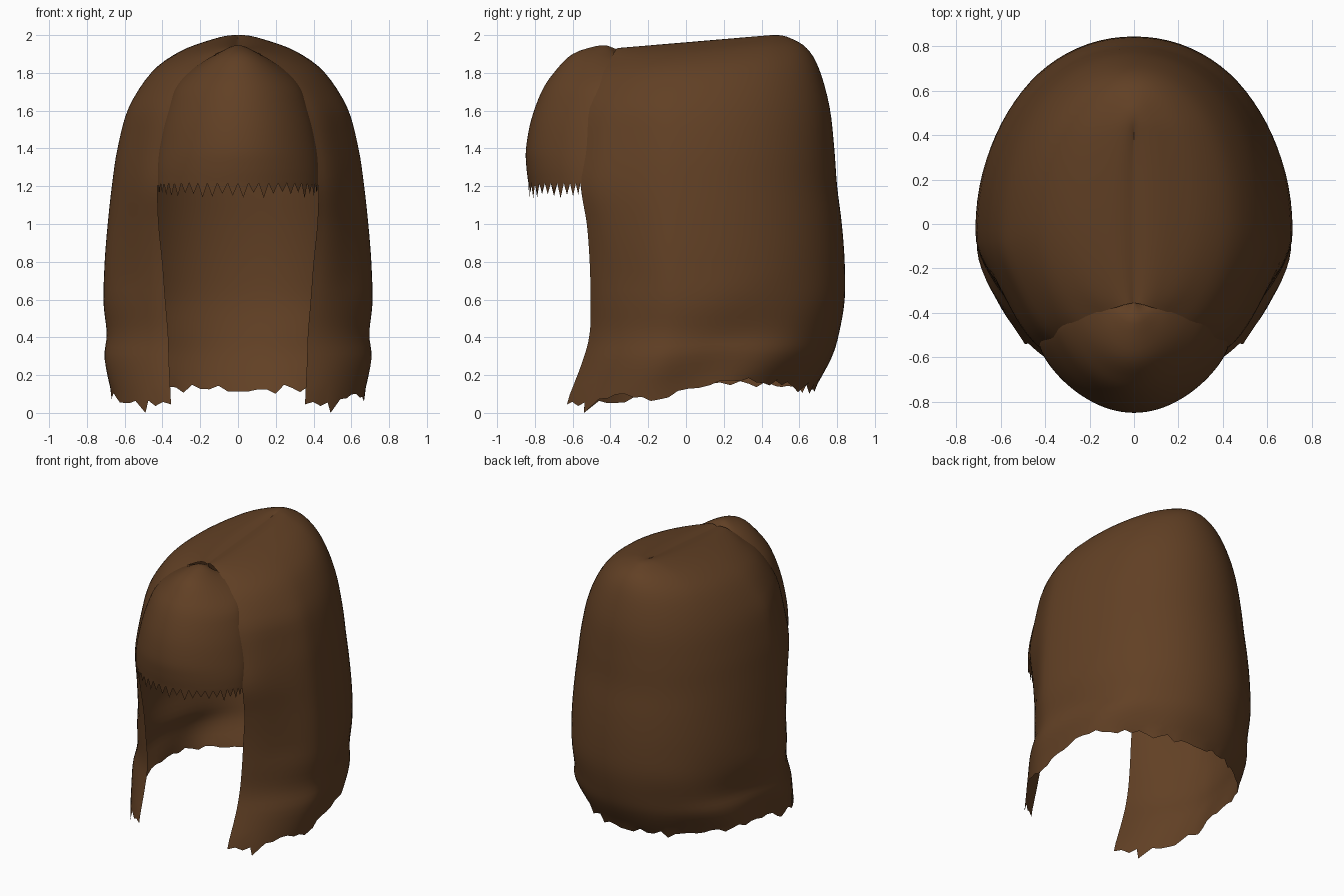
import bpy, bmesh, math, random
from mathutils import Vector

random.seed(4)
cube = bpy.data.objects.get("Cube")
if cube:
    bpy.data.objects.remove(cube)

brown = bpy.data.materials.new("hair_brown")
brown.use_nodes = True
colour = (0.12, 0.051, 0.018, 1)
brown.diffuse_color = colour
bsdf = brown.node_tree.nodes["Principled BSDF"]
bsdf.inputs["Base Color"].default_value = colour
bsdf.inputs["Roughness"].default_value = 0.8


def clamp(v):
    return min(1, max(0, v))


def smooth_rows(table, steps):
    """Catmull-Rom interpolation through the rows of a profile table."""
    pts = [Vector(r) for r in table]
    out = []
    for i in range(len(pts) - 1):
        a, b, c, d = pts[max(i - 1, 0)], pts[i], pts[i + 1], pts[min(i + 2, len(pts) - 1)]
        for k in range(steps):
            t = k / steps
            out.append(b + (c - a) * (t / 2) + (2 * a - 5 * b + 4 * c - d) * (t * t / 2)
                       + (3 * b - a - 3 * c + d) * (t ** 3 / 2))
    return out + [pts[-1]]


def lerp_table(table, x):
    for (x0, v0), (x1, v1) in zip(table, table[1:]):
        if x <= x1:
            return v0 + (v1 - v0) * max(0, (x - x0) / (x1 - x0))
    return table[-1][1]


def sheet(name, grid):
    """Skin a grid of points into a smooth open surface."""
    bm = bmesh.new()
    verts = [[bm.verts.new(p) for p in row] for row in grid]
    for r0, r1 in zip(verts, verts[1:]):
        for i in range(len(r0) - 1):
            bm.faces.new((r0[i], r1[i], r1[i + 1], r0[i + 1]))
    bmesh.ops.remove_doubles(bm, verts=bm.verts, dist=0.0005)
    mesh = bpy.data.meshes.new(name)
    bm.to_mesh(mesh)
    bm.free()
    mesh.materials.append(brown)
    obj = bpy.data.objects.new(name, mesh)
    bpy.context.collection.objects.link(obj)
    bpy.ops.object.select_all(action='DESELECT')
    bpy.context.view_layer.objects.active = obj
    obj.select_set(True)
    bpy.ops.object.shade_smooth_by_angle(angle=math.radians(50))


# Long hair: height, half width, back y, front edge y, front edge x
HAIR = [(1.988, 0, .40, -.355, 0), (2.0, .07, .48, -.36, .03), (1.985, .17, .55, -.375, .08),
        (1.93, .32, .64, -.40, .16), (1.82, .46, .705, -.455, .27), (1.62, .578, .76, -.51, .36),
        (1.4, .638, .785, -.53, .41), (1.2, .668, .80, -.555, .425), (1.0, .69, .825, -.525, .42),
        (.8, .706, .84, -.51, .40), (.6, .71, .84, -.505, .385), (.42, .69, .81, -.51, .37),
        (.28, .705, .77, -.55, .365), (.1, .68, .68, -.63, .355)]
HEM = [(-.63, .06), (-.45, .08), (-.2, .09), (0, .13), (.2, .18), (.45, .16), (.7, .125)]
COLS = 72
YC = -.05


def hair_point(row, u):
    """u runs from -1 (right front edge) through 0 (back) to 1 (left front edge)."""
    z, w, back, ey, ex = row
    side = 1 if u > 0 else -1
    u = abs(u)
    yc = YC + .1 * max(0, (z - 1.6) / .4)
    if u < .62:                                   # back sweep
        a = u / .62 * math.pi / 2
        p = 2 / 2.08
        x, y = w * math.sin(a) ** p, yc + (back - yc) * max(0, math.cos(a)) ** p
    else:                                         # wrap toward the face
        ratio = min(.95, ex / w) if w > 1e-4 else .4
        t = (u - .62) / .38
        a = t * math.acos(ratio)
        x, y = w * math.cos(a), yc + (ey - yc) * math.sin(a) / math.sqrt(1 - ratio ** 2)
        # flatten the sides of the face above the flared ends
        flat = .38 * math.sin(math.pi * t) * clamp((z - .3) / .4) * clamp((1.9 - z) / .4)
        x += (w + (ex - w) * t - x) * flat
        y += (yc + (ey - yc) * t - y) * flat
    # soft folds in the lower lengths
    fold = max(0, .75 - z) * math.sin(u * 17 + z * 7) * math.sin(math.pi * u) ** 2 * .035
    x, y = x * (1 + fold), y + fold * .6
    # crown slopes down to the front
    z -= .07 * clamp((z - 1.6) / .4) * clamp((.45 - y) / .83)
    return side * x, y, z


rows = smooth_rows(HAIR, 4)
grid = []
for ri, row in enumerate(rows):
    line = []
    for c in range(COLS + 1):
        x, y, z = hair_point(row, c / COLS * 2 - 1)
        if row[0] < .42:                          # ragged hem
            hem = lerp_table(HEM, y)
            z = hem + (z - .1) * (.42 - hem) / .32
            if ri == len(rows) - 1:
                z += random.choice((-.025, -.01, 0, 0, .02)) - .005
                if c in (4, COLS - 4):            # hanging lock tips
                    x, y, z = math.copysign(.49, x), -.54, 0
        line.append((x, y, z))
    grid.append(line)
sheet("long_hair", grid)

# Fringe, tucked under the long hair: height, half width, front y, side y
FRINGE = [(1.915, .004, -.34, -.33), (1.93, .05, -.38, -.34), (1.946, .10, -.45, -.36),
          (1.9, .20, -.60, -.39), (1.8, .29, -.70, -.43), (1.7, .338, -.765, -.47),
          (1.55, .385, -.82, -.50), (1.4, .415, -.847, -.52), (1.3, .424, -.845, -.54),
          (1.22, .424, -.835, -.55)]
TEETH = 48
fringe = []
for z, w, front, side in smooth_rows(FRINGE, 4):
    fringe.append([])
    for c in range(TEETH + 1):
        a = math.pi * c / TEETH
        droop = .05 * math.cos(a) ** 2 * clamp((z - 1.7) / .2)
        fringe[-1].append((-w * math.cos(a), side + (front - side) * math.sin(a) ** 1.5, z - droop))
# Pointed lock ends
fringe.append([(x, y + .004, z - (random.uniform(.05, .085) if c % 2 else .004))
               for c, (x, y, z) in enumerate(fringe[-1])])
sheet("fringe", fringe)
